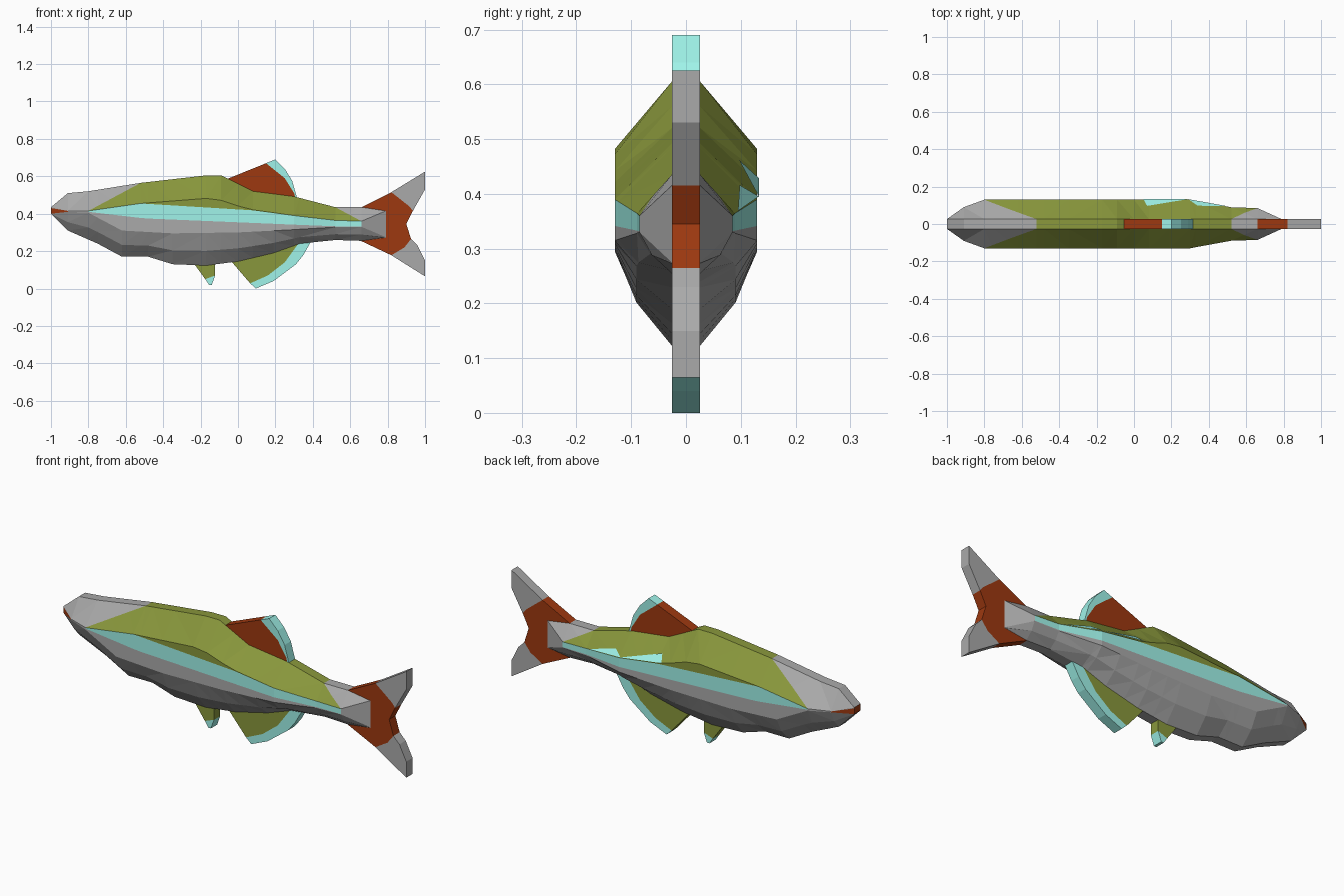
import bpy, bmesh
from mathutils import Vector

if "Cube" in bpy.data.objects:
    bpy.data.objects.remove(bpy.data.objects["Cube"])

def material(name, rgb):
    m = bpy.data.materials.new(name)
    m.diffuse_color = (*rgb, 1)
    m.use_nodes = True
    m.node_tree.nodes["Principled BSDF"].inputs["Base Color"].default_value = m.diffuse_color
    return m

GREY = material("grey", (0.4, 0.4, 0.4))
GREEN = material("olive", (0.25, 0.31, 0.045))
CYAN = material("aqua", (0.35, 0.9, 0.82))
RED = material("rust", (0.34, 0.04, 0.005))
T = 0.026  # half thickness of the spine and fins

def finish(name, bm, mats):
    bmesh.ops.recalc_face_normals(bm, faces=bm.faces)
    me = bpy.data.meshes.new(name)
    bm.to_mesh(me)
    bm.free()
    for m in mats:
        me.materials.append(m)
    ob = bpy.data.objects.new(name, me)
    bpy.context.collection.objects.link(ob)
    return ob

def lerp(profile, x):
    for (x0, a), (x1, b) in zip(profile, profile[1:]):
        if x <= x1:
            return a + (b - a) * (x - x0) / (x1 - x0)
    return profile[-1][1]

def plate(name, outline, mat):
    bm = bmesh.new()
    face = bm.faces.new([bm.verts.new((x, -T, z)) for x, z in outline])
    ext = bmesh.ops.extrude_face_region(bm, geom=[face], use_keep_orig=True)
    moved = [v for v in ext["geom"] if isinstance(v, bmesh.types.BMVert)]
    bmesh.ops.translate(bm, verts=moved, vec=(0, 2 * T, 0))
    return finish(name, bm, [mat])

# Body profiles along the length
WIDTH = [(-1, T), (-.91, .09), (-.8, .13), (.3, .13), (.5, .09), (.66, .085), (.79, T)]
TOP = [(-1, .435), (-.91, .51), (-.8, .52), (-.52, .565), (-.17, .605), (-.09, .605),
       (.08, .52), (.3, .492), (.52, .435), (.66, .435), (.79, .415)]
RIDGE = [(-1, .43), (-.91, .415), (-.8, .415), (-.52, .455), (-.13, .485), (.05, .425),
         (.3, .39), (.5, .365), (.66, .36), (.79, .415)]
BAND_TOP = [(-1, .43), (-.91, .415), (-.8, .415), (-.52, .455), (.08, .418),
            (.3, .39), (.5, .365), (.66, .36), (.79, .415)]
BAND_LOW = [(-1, .40), (-.91, .412), (-.8, .41), (-.5, .375), (.1, .35), (.5, .333),
            (.66, .332), (.79, .275)]
CHINE = [(-1, .40), (-.91, .41), (-.8, .405), (-.62, .31), (-.35, .295), (0, .30),
         (.3, .315), (.5, .328), (.66, .33), (.79, .275)]
BELLY = [(-1, .40), (-.91, .31), (-.75, .24), (-.62, .17), (-.48, .17), (-.35, .13),
         (-.17, .123), (0, .145), (.19, .19), (.33, .24), (.5, .26), (.66, .255), (.79, .272)]
STATIONS = [-1, -.91, -.8, -.75, -.62, -.52, -.48, -.35, -.17, -.09, 0, .08, .19, .3, .33,
            .52, .66, .79]

def half_section(x):
    w, low = lerp(WIDTH, x), lerp(BELLY, x)
    pts = [(T, lerp(TOP, x))]
    pts += [(w, min(lerp(p, x), lerp(RIDGE, x))) for p in (RIDGE, BAND_TOP, BAND_LOW, CHINE)]
    pts += [(T + .62 * (w - T), low + .45 * (lerp(CHINE, x) - low)), (T, low)]
    return pts

# Body: loft both flanks as one closed ring
bm = bmesh.new()
rings = []
for x in STATIONS:
    half = half_section(x)
    rings.append([bm.verts.new((x, y, z)) for y, z in half]
                 + [bm.verts.new((x, -y, z)) for y, z in reversed(half)])
n = len(rings[0])
ROW_MAT = {0: 1, 1: 1, 2: 2, n - 1: 1, n - 2: 1, n - 3: 1, n - 4: 2}
ROW_MAT[n - 3], ROW_MAT[n - 4] = 1, 2
for x, a, b in zip(STATIONS, rings, rings[1:]):
    for i in range(n):
        j = (i + 1) % n
        f = bm.faces.new((a[i], a[j], b[j], b[i]))
        f.material_index = ROW_MAT.get(i, 0)
        if x == -1 and i in (1, 2, 3, n - 3, n - 4, n - 5):
            f.material_index = 3
        elif x >= .66 or x < -.8:
            f.material_index = 0
bm.faces.new(rings[0]).material_index = 3
bm.faces.new(rings[-1])
bmesh.ops.remove_doubles(bm, verts=bm.verts, dist=.0005)
bmesh.ops.triangulate(bm, faces=bm.faces)

# Slanted colour borders at the head and tail root
for p, nrm in ((Vector((-.52, 0, .565)), Vector((-.15, 0, .28))),
               (Vector((.52, 0, .435)), Vector((.075, 0, .14)))):
    bmesh.ops.bisect_plane(bm, geom=bm.verts[:] + bm.edges[:] + bm.faces[:],
                           plane_co=p, plane_no=nrm, dist=.0005)
    for f in bm.faces:
        if f.material_index == 1 and (f.calc_center_median() - p).dot(nrm) > 0:
            f.material_index = 0
finish("body", bm, [GREY, GREEN, CYAN, RED])

# Two pale patches on the far flank
bm = bmesh.new()
for tri in (((.05, .13), (.07, .094), (.29, .13)), ((.29, .13), (.34, .095), (.5, .092))):
    vs = []
    for x, y in tri:
        w, t, r = lerp(WIDTH, x), lerp(TOP, x), lerp(RIDGE, x)
        k = min(1, (y - T) / (w - T))
        vs.append(bm.verts.new((x, y + .003, t + (r - t) * k + .004)))
    bm.faces.new(vs)
finish("flank_patches", bm, [CYAN])

# Dorsal fin
plate("dorsal_fin", [(-.06, .585), (.15, .67), (.25, .59), (.3, .51), (.31, .47), (.05, .5)], RED)
plate("dorsal_fin_edge", [(.15, .67), (.2, .69), (.25, .64), (.29, .575), (.32, .47),
                          (.31, .47), (.3, .51), (.25, .59)], CYAN)

# Anal fin
plate("anal_fin", [(-.04, .15), (.065, .028), (.16, .07), (.25, .14), (.33, .25), (.15, .21)], GREEN)
plate("anal_fin_edge", [(.065, .028), (.095, 0), (.19, .04), (.31, .13), (.35, .18), (.39, .25),
                        (.33, .25), (.25, .14), (.16, .07)], CYAN)

# Pelvic fin
plate("pelvic_fin", [(-.24, .14), (-.175, .05), (-.122, .07), (-.122, .15)], GREEN)
plate("pelvic_fin_tip", [(-.175, .05), (-.155, .02), (-.14, .02), (-.122, .07)], CYAN)

# Tail fin with a forked pair of lobes
plate("tail_fin", [(.65, .43), (.82, .515), (.915, .44), (.935, .415), (.9, .345), (.925, .265),
                   (.89, .22), (.82, .178), (.65, .258)], RED)
plate("tail_upper_lobe", [(.82, .515), (1, .625), (1, .53), (.935, .415), (.915, .44)], GREY)
plate("tail_lower_lobe", [(.82, .178), (1, .065), (1, .15), (.96, .23), (.925, .265), (.89, .22)], GREY)
